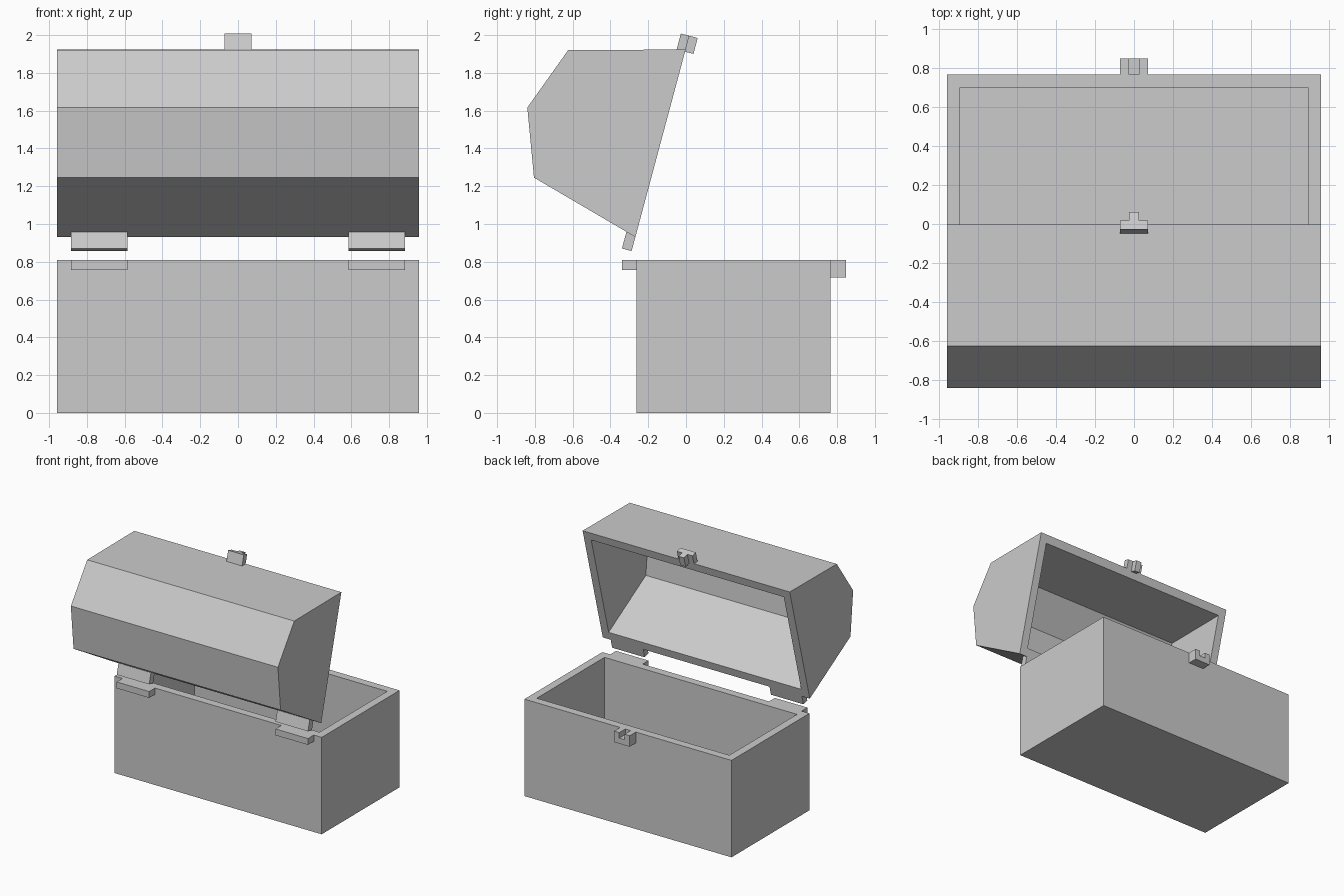
import bpy, bmesh, math
from mathutils import Matrix, Vector
from mathutils.geometry import intersect_line_line_2d, intersect_point_line

if "Cube" in bpy.data.objects:
    bpy.data.objects.remove(bpy.data.objects["Cube"])

W, D, T = 0.957, 1.028, 0.067      # half width, depth, wall thickness
BOX = Matrix.Translation((0, -0.262, 0.81))
LID = Matrix.Translation((0, -0.268, 0.931)) @ Matrix.Rotation(math.radians(75), 4, 'X')


def finish(bm, name, matrix):
    bmesh.ops.recalc_face_normals(bm, faces=bm.faces)
    mesh = bpy.data.meshes.new(name)
    bm.to_mesh(mesh)
    bm.free()
    ob = bpy.data.objects.new(name, mesh)
    ob.matrix_world = matrix
    bpy.context.collection.objects.link(ob)


def inset(profile, t):
    """Offset an open profile inward; both ends stay on the rim plane z = 0."""
    pts = [Vector(p) for p in profile]
    mid = sum(pts, Vector((0, 0))) / len(pts)
    lines = []
    for a, b in zip(pts, pts[1:]):
        d = (b - a).normalized()
        n = Vector((-d.y, d.x))
        if n.dot(mid - a) < 0:
            n = -n
        lines.append((a + n * t, d))
    rim = (Vector((0, 0)), Vector((1, 0)))
    lines = [rim] + lines + [rim]
    out = []
    for (p, d), (q, e) in zip(lines, lines[1:]):
        s = (q - p).cross(e) / d.cross(e)
        out.append(p + d * s)
    return out


def shell(name, profile, matrix):
    """Hollow prism along x, open at the rim plane."""
    bm = bmesh.new()
    ends = []
    for pts, w in ((profile, W), (inset(profile, T), W - 0.067)):
        l, r = [[bm.verts.new((x, p[0], p[1])) for p in pts] for x in (-w, w)]
        bm.faces.new(l)
        bm.faces.new(r)
        for i in range(len(l) - 1):
            bm.faces.new((l[i], l[i + 1], r[i + 1], r[i]))
        ends.append((l[0], l[-1], r[-1], r[0]))
    o, n = ends
    for i in range(4):
        j = (i + 1) % 4
        bm.faces.new((o[i], o[j], n[j], n[i]))
    finish(bm, name, matrix)


def prism(name, outline, y0, y1, matrix):
    """Extrude an (x, z) outline along y."""
    bm = bmesh.new()
    f = bm.faces.new([bm.verts.new((x, y0, z)) for x, z in outline])
    ext = bmesh.ops.extrude_face_region(bm, geom=[f], use_keep_orig=True)
    moved = [v for v in ext['geom'] if isinstance(v, bmesh.types.BMVert)]
    bmesh.ops.translate(bm, verts=moved, vec=(0, y1 - y0, 0))
    finish(bm, name, matrix)


# chest body and faceted lid
shell("chest_body", [(0, 0), (0, -0.81), (D, -0.81), (D, 0)], BOX)
shell("chest_lid", [(0, 0), (0.165, 0.6), (D / 2, 0.73), (D - 0.165, 0.6), (D, 0)], LID)

# hinge leaves on body and lid
for side, s in (("left", -1), ("right", 1)):
    a, b = s * 0.584, s * 0.884
    prism(f"body_hinge_{side}", [(a, -0.053), (b, -0.053), (b, 0), (a, 0)], -0.077, 0, BOX)
    prism(f"lid_hinge_{side}", [(a, 0), (b, 0), (b, 0.053), (a, 0.053)], -0.077, 0.014, LID)

# latch: slotted catch on the body, tongue on the lid
H, S, Z = 0.072, 0.025, 0.046
prism("latch_catch", [(-H, -2 * Z), (H, -2 * Z), (H, 0), (S, 0), (S, -Z), (-S, -Z), (-S, 0), (-H, 0)],
      D, D + 0.08, BOX)
prism("latch_tongue", [(-H, Z), (H, Z), (H, 0), (S, 0), (S, -Z), (-S, -Z), (-S, 0), (-H, 0)],
      D - 0.012, D + 0.075, LID)
